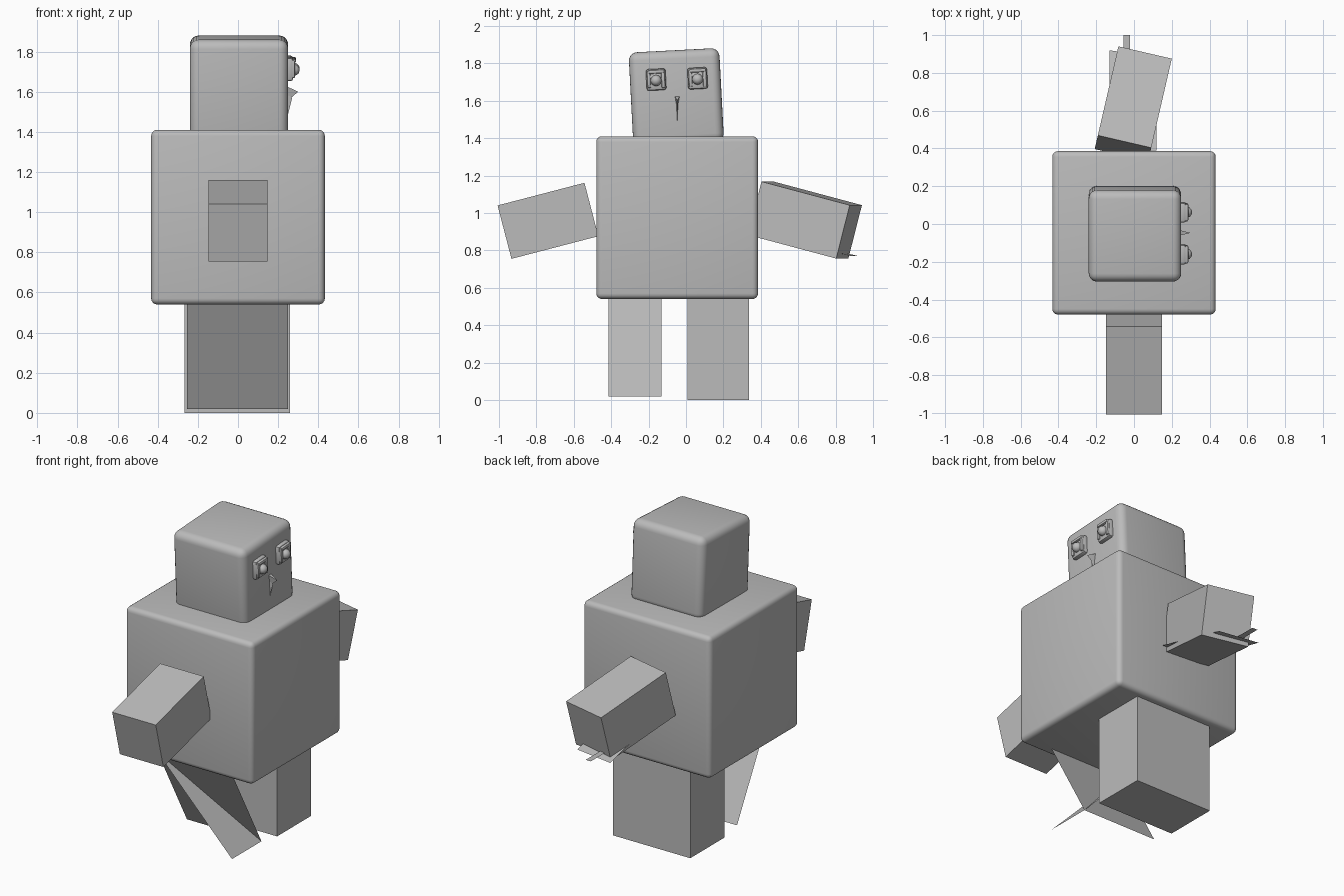
import bpy, bmesh
from math import radians
from mathutils import Matrix, Vector, Euler

cube = bpy.data.objects.get("Cube")
if cube:
    bpy.data.objects.remove(cube, do_unlink=True)

grey = bpy.data.materials.new("plain grey")
grey.use_nodes = True
COLOUR = (0.5, 0.5, 0.5, 1)
grey.diffuse_color = COLOUR
grey.node_tree.nodes["Principled BSDF"].inputs["Base Color"].default_value = COLOUR


def finish(name, bm, smooth=False):
    mesh = bpy.data.meshes.new(name)
    bm.to_mesh(mesh)
    bm.free()
    mesh.materials.append(grey)
    ob = bpy.data.objects.new(name, mesh)
    bpy.context.collection.objects.link(ob)
    if smooth:
        bpy.ops.object.select_all(action='DESELECT')
        ob.select_set(True)
        bpy.context.view_layer.objects.active = ob
        bpy.ops.object.shade_smooth_by_angle(angle=radians(35))
    return ob


def box(name, centre, size, turn=(0, 0, 0), bevel=0, segments=4):
    """Box with turn in degrees and optionally rounded edges."""
    bm = bmesh.new()
    bmesh.ops.create_cube(bm, size=1, matrix=Matrix.Diagonal((*size, 1)))
    if bevel:
        bmesh.ops.bevel(bm, geom=bm.edges[:], offset=bevel, segments=segments,
                        profile=0.5, affect='EDGES')
    rot = Euler([radians(a) for a in turn]).to_matrix().to_4x4()
    bm.transform(Matrix.Translation(centre) @ rot)
    return finish(name, bm, bevel > 0)


def sheets(name, *quads):
    """Thin single-sided faces."""
    bm = bmesh.new()
    for quad in quads:
        bm.faces.new([bm.verts.new(p) for p in quad])
    return finish(name, bm)


# Torso and slightly tilted head
box("torso", (0, -0.047, 0.975), (0.865, 0.865, 0.87), bevel=0.03)
box("head", (0.005, -0.052, 1.62), (0.49, 0.485, 0.5), (3, 0, 0), bevel=0.045, segments=5)

# Arms
ARM = (0.295, 0.48, 0.295)
box("right_arm", (0, -0.738, 0.958), ARM, (14.6, 0, 0))
box("left_arm", (-0.004, 0.636, 0.962), (0.29, 0.5, 0.295), (-14.6, 0, -13))
sheets("left_arm_flaps",
       [(-0.13, 0.39, 0.895), (0.12, 0.39, 0.895), (0.12, 0.88, 0.77), (-0.13, 0.92, 0.77)],
       [(-0.055, 0.8, 0.79), (-0.02, 0.8, 0.79), (-0.02, 1.0, 0.79), (-0.055, 1.0, 0.79)])

# Solid leg, and the leg made of two crossing sheets
box("left_leg", (-0.003, 0.173, 0.275), (0.525, 0.33, 0.55))
B, F, N, P, LOW, TOP = -0.255, 0.25, -0.415, -0.13, 0.02, 0.54
sheets("right_leg",
       [(B, N, TOP), (F, N, LOW), (F, P, LOW), (B, P, TOP)],
       [(B, N, TOP), (B, P, LOW), (F, P, LOW), (F, N, TOP)])

# Eyes: block, raised rim and a rounded pupil
for side, y, z in (("right", -0.16, 1.713), ("left", 0.062, 1.72)):
    box(side + "_eye", (0.25, y, z), (0.05, 0.105, 0.115), (3, 0, 0), 0.012, 2)
    for d in (-1, 1):
        box(side + "_eye_rim", (0.272, y + d * 0.038, z), (0.024, 0.02, 0.09), (3, 0, 0), 0.007, 2)
    box(side + "_eye_lid", (0.274, y, z + 0.042), (0.028, 0.09, 0.02), (3, 0, 0), 0.007, 2)
    bm = bmesh.new()
    bmesh.ops.create_icosphere(bm, subdivisions=2, radius=0.03,
                               matrix=Matrix.Translation((0.278, y, z - 0.005)))
    finish(side + "_pupil", bm, True)

# Nose: a small wedge with a long fading ridge below
for name, half, top, bottom, depth in (("nose", 0.016, 1.63, 1.545, 0.3),
                                       ("nose_ridge", 0.008, 1.6, 1.43, 0.27)):
    bm = bmesh.new()
    points = [(0.235, -0.047 - half, top), (0.235, -0.047 + half, top),
              (0.235, -0.047, bottom), (depth, -0.047, top - 0.03)]
    bmesh.ops.convex_hull(bm, input=[bm.verts.new(p) for p in points])
    finish(name, bm)
